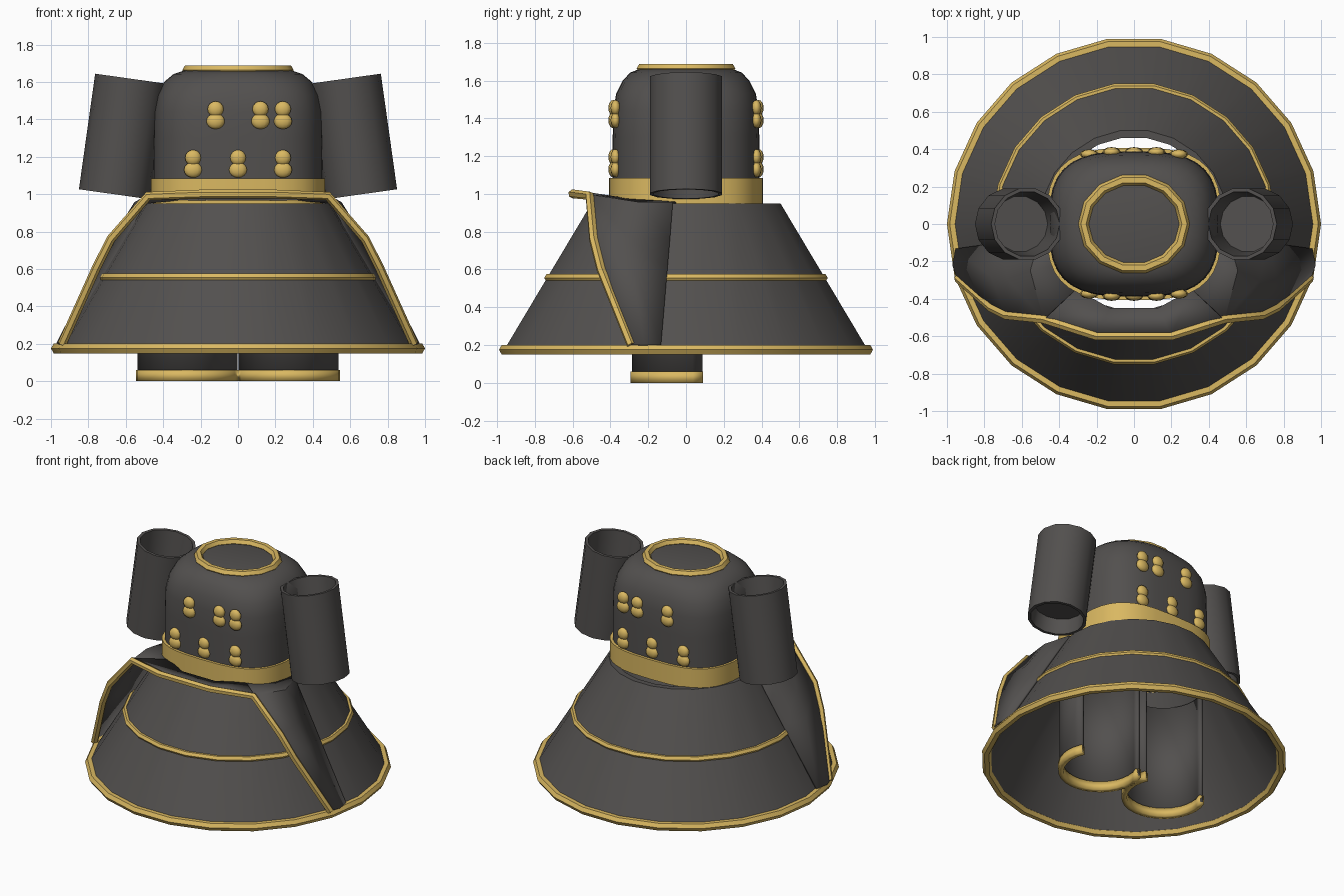
import bpy, bmesh
from math import sin, cos, pi, radians
from mathutils import Matrix, Vector

if "Cube" in bpy.data.objects:
    bpy.data.objects.remove(bpy.data.objects["Cube"])


def material(name, rgb):
    m = bpy.data.materials.new(name)
    m.diffuse_color = (*rgb, 1)
    m.use_nodes = True
    m.node_tree.nodes["Principled BSDF"].inputs["Base Color"].default_value = m.diffuse_color
    return m


DARK = material("dark_cloth", (0.085, 0.08, 0.077))
GOLD = material("gold_trim", (0.70, 0.48, 0.12))


def finish(ob, mat, mirror=False, thick=0, angle=35):
    ob.data.materials.clear()
    ob.data.materials.append(mat)
    if thick:
        s = ob.modifiers.new("thickness", 'SOLIDIFY')
        s.thickness, s.offset = thick, 0
    if mirror:
        ob.modifiers.new("mirror", 'MIRROR')
    bpy.ops.object.select_all(action='DESELECT')
    ob.select_set(True)
    bpy.context.view_layer.objects.active = ob
    bpy.ops.object.shade_smooth_by_angle(angle=radians(angle))
    return ob


def from_bmesh(name, bm, mat, **kw):
    bmesh.ops.recalc_face_normals(bm, faces=bm.faces[:])
    me = bpy.data.meshes.new(name)
    bm.to_mesh(me)
    bm.free()
    ob = bpy.data.objects.new(name, me)
    bpy.context.collection.objects.link(ob)
    return finish(ob, mat, **kw)


def loft(name, rows, mat, closed=False, caps=False, loop=False, matrix=None, **kw):
    """Skin rows of points; closed joins row ends, loop joins last row to first."""
    bm = bmesh.new()
    v = [[bm.verts.new(p) for p in r] for r in rows]
    n = len(v[0])
    for i in range(len(v) - (0 if loop else 1)):
        a, b = v[i], v[(i + 1) % len(v)]
        for j in range(n if closed else n - 1):
            k = (j + 1) % n
            bm.faces.new((a[j], a[k], b[k], b[j]))
    if caps:
        bm.faces.new(v[0])
        bm.faces.new(v[-1])
    if matrix:
        bm.transform(matrix)
    return from_bmesh(name, bm, mat, **kw)


def oval(rx, ry, z, n, power=2.0):
    pts = []
    for i in range(n):
        c, s = cos(2 * pi * i / n), sin(2 * pi * i / n)
        e = 2 / power
        pts.append((rx * abs(c) ** e * (1 if c > 0 else -1),
                    ry * abs(s) ** e * (1 if s > 0 else -1), z))
    return pts


def tube(name, pts, radius, closed=False):
    cu = bpy.data.curves.new(name, 'CURVE')
    cu.dimensions = '3D'
    cu.bevel_depth, cu.bevel_resolution, cu.use_fill_caps = radius, 1, True
    sp = cu.splines.new('POLY')
    sp.points.add(len(pts) - 1)
    for p, co in zip(sp.points, pts):
        p.co = (*co, 1)
    sp.use_cyclic_u = closed
    ob = bpy.data.objects.new(name, cu)
    bpy.context.collection.objects.link(ob)
    bpy.ops.object.select_all(action='DESELECT')
    ob.select_set(True)
    bpy.context.view_layer.objects.active = ob
    bpy.ops.object.convert(target='MESH')
    return finish(bpy.context.object, GOLD, angle=50)


# Bell-shaped skirt, a thin shell open at both ends, with trims
SIDES = 22
skirt = [(0.975, 0.17), (0.505, 0.95), (0.465, 0.95), (0.945, 0.17)]
loft("skirt", [oval(r, r, z, SIDES) for r, z in skirt], DARK, closed=True, loop=True)
tube("skirt_hem", oval(0.97, 0.97, 0.175, SIDES), 0.03, True)
tube("skirt_band", oval(0.735, 0.735, 0.555, SIDES), 0.023, True)

# Open front cape: flaps leaving the skirt sides and rising to the collar
edge = [(0.94, -0.29, 0.2), (0.76, -0.45, 0.6), (0.68, -0.49, 0.76), (0.48, -0.51, 0.99)]
rows = []
for i, e in enumerate(edge):
    z = min(e[2], 0.95)
    r = 0.975 - 0.47 * (z - 0.17) / 0.78
    root = Vector((r * cos(0.14), -r * sin(0.14), z))
    tip = Vector(e)
    mid = (root + tip) / 2 + Vector((0.02, -0.01, 0))
    if i == 3:
        mid = Vector((0.55, -0.25, 0.95))
    rows.append([root, mid, tip])
rows.append([(0.46, -0.05, 0.95), (0.41, -0.22, 0.965), (0.31, -0.35, 0.975)])
loft("cape_flap", rows, DARK, thick=0.016, mirror=True)

# Collar shelf across the front, and gold cape edging
outer = [(x, y, 1.0) for x, y in ((-0.48, -0.51), (-0.2, -0.6), (0.2, -0.6), (0.48, -0.51))]
inner = [(x, y, 0.975) for x, y in ((-0.31, -0.35), (-0.13, -0.45), (0.13, -0.45), (0.31, -0.35))]
loft("collar_shelf", [outer, inner], DARK, thick=0.016)
left_edge = [(-x, y, z) for x, y, z in edge]
tube("cape_edging", left_edge + outer[1:3] + edge[::-1], 0.024)

# Rounded torso with belt and neck ring
torso = [(0.455, 0.39, 0.95, 3), (0.452, 0.388, 1.3, 3), (0.448, 0.385, 1.44, 3),
         (0.43, 0.37, 1.53, 2.9), (0.395, 0.335, 1.6, 2.7), (0.345, 0.295, 1.642, 2.4),
         (0.29, 0.25, 1.66, 2.1)]
loft("torso", [oval(a, b, z, 36, p) for a, b, z, p in torso], DARK, closed=True, caps=True)
loft("belt", [oval(a, b, z, 36, 3) for a, b, z in
              ((0.468, 0.408, 0.945), (0.468, 0.408, 1.085), (0.44, 0.38, 1.085), (0.44, 0.38, 0.945))],
     GOLD, closed=True, loop=True)
tube("neck_ring", oval(0.27, 0.24, 1.663, 14), 0.028, True)

# Double-bead buttons on front and back
bm = bmesh.new()
for side in (-1, 1):
    for x, z in ((-0.12, 1.42), (0.12, 1.42), (0.24, 1.42), (-0.24, 1.16), (0, 1.16), (0.24, 1.16)):
        for dz, w in ((0.035, 0.043), (-0.03, 0.049)):
            y = 0.385 - (0.012 if abs(x) > 0.2 else 0)
            m = Matrix.Translation((x, side * y, z + dz)) @ Matrix.Diagonal((w, 0.026, 0.042, 1))
            bmesh.ops.create_uvsphere(bm, u_segments=12, v_segments=8, radius=1, matrix=m)
from_bmesh("buttons", bm, GOLD, angle=60)

# Tilted hollow sleeves
sleeve = [(0.002, -0.2), (0.165, -0.2), (0.175, -0.312), (0.195, -0.312),
          (0.195, 0.312), (0.175, 0.312), (0.15, 0.03), (0.002, 0.03)]
tilt = Matrix.Translation((0.614, 0, 1.308)) @ Matrix.Rotation(radians(-8), 4, 'Y')
loft("sleeve", [oval(r, r, z, 14) for r, z in sleeve], DARK, closed=True, caps=True,
     matrix=tilt, mirror=True)


# C-shaped leg shells, open at the back, with gold cuffs
def arc(z):
    return [(0.27 + 0.258 * cos(radians(a)), -0.02 + 0.258 * sin(radians(a)), z)
            for a in range(-204, 25, 12)]


loft("leg", [arc(0.01), arc(0.82)], DARK, thick=0.02, mirror=True)
loft("leg_cuff", [arc(0), arc(0.06)], GOLD, thick=0.036, mirror=True)
